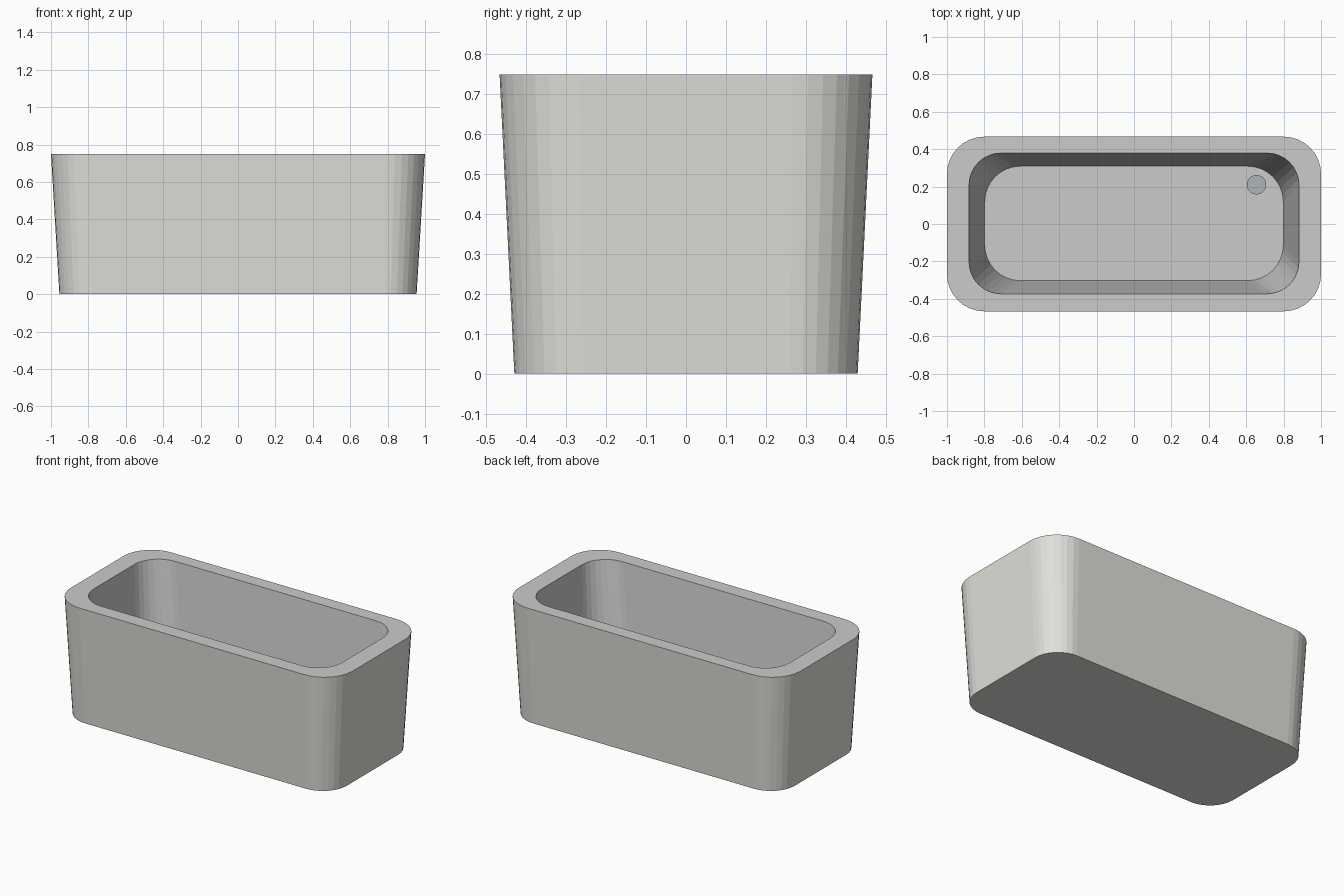
import bpy, bmesh, math

if "Cube" in bpy.data.objects:
    bpy.data.objects.remove(bpy.data.objects["Cube"])

SEGS = 8        # facets per rounded corner
FLOOR_Z = 0.12  # height of the inner floor


def material(name, rgb):
    mat = bpy.data.materials.new(name)
    mat.diffuse_color = (*rgb, 1)
    mat.use_nodes = True
    mat.node_tree.nodes["Principled BSDF"].inputs["Base Color"].default_value = mat.diffuse_color
    return mat


def rounded_ring(bm, hx, hy, r, z, cy=0.0):
    """Rounded rectangle of vertices at height z."""
    ring = []
    for k, (sx, sy) in enumerate([(1, 1), (-1, 1), (-1, -1), (1, -1)]):
        for i in range(SEGS + 1):
            a = math.pi / 2 * (k + i / SEGS)
            ring.append(bm.verts.new((sx * (hx - r) + r * math.cos(a),
                                      cy + sy * (hy - r) + r * math.sin(a), z)))
    return ring


# Trough: tapered outside, flat rim, deep tapered recess with a flat floor
bm = bmesh.new()
rings = [rounded_ring(bm, *p) for p in [
    (0.955, 0.43, 0.17, 0.0),
    (1.0, 0.467, 0.2, 0.75),
    (0.882, 0.376, 0.17, 0.75, 0.003),
    (0.798, 0.306, 0.19, FLOOR_Z, 0.003),
]]
for level, (lo, hi) in enumerate(zip(rings, rings[1:])):
    n = len(lo)
    for i in range(n):
        j = (i + 1) % n
        face = bm.faces.new((lo[i], lo[j], hi[j], hi[i]))
        face.material_index = 0 if level == 0 else 1
bm.faces.new(rings[0][::-1])
bm.faces.new(rings[-1]).material_index = 1
bmesh.ops.recalc_face_normals(bm, faces=bm.faces[:])
mesh = bpy.data.meshes.new("trough")
bm.to_mesh(mesh)
bm.free()
mesh.materials.append(material("outer_stone", (0.75, 0.74, 0.70)))
mesh.materials.append(material("inner_stone", (0.56, 0.56, 0.56)))
trough = bpy.data.objects.new("trough", mesh)
bpy.context.collection.objects.link(trough)

# Round drain plug standing in the back right corner of the floor
PLUG_H = 0.04
bpy.ops.mesh.primitive_cylinder_add(vertices=24, radius=0.052, depth=PLUG_H,
                                    location=(0.655, 0.21, FLOOR_Z + PLUG_H / 2))
plug = bpy.context.object
plug.name = "drain_plug"
plug.data.materials.append(material("drain_metal", (0.42, 0.47, 0.50)))
